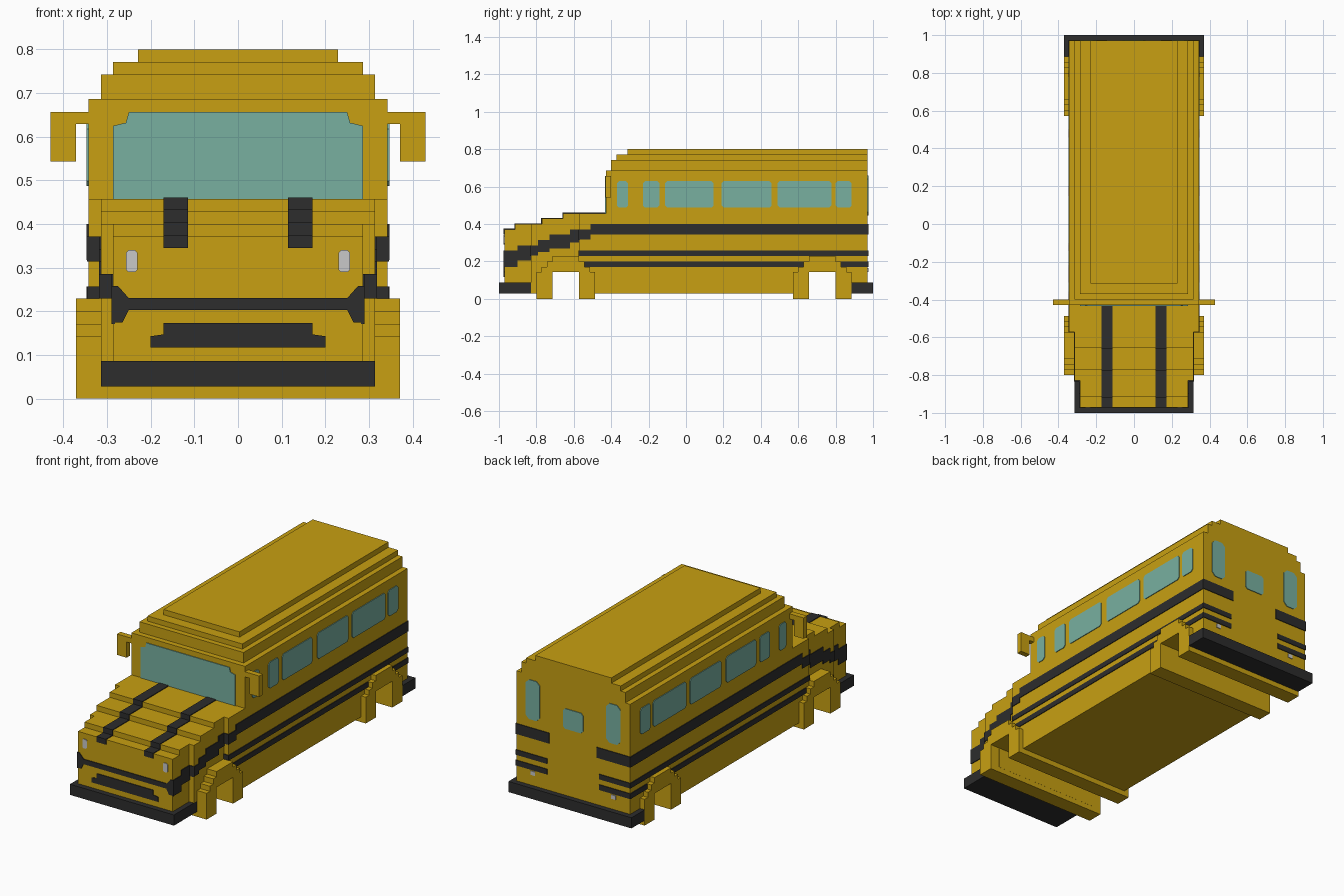
import bpy, bmesh


def material(name, rgb):
    m = bpy.data.materials.new(name)
    m.diffuse_color = (*rgb, 1)
    return m


YELLOW = material("bus yellow", (0.578, 0.352, 0.006))
BLACK = material("black trim", (0.026, 0.026, 0.026))
GLASS = material("teal glass", (0.188, 0.434, 0.352))
WHITE = material("lamp white", (0.58, 0.58, 0.58))
T = 0.004  # plate thickness


def build(name, prisms, mat, mirror=False):
    """Each prism is (axis, outline, a, b): an outline extruded from a to b.
    Axis x takes (y, z) points, axis y takes (x, z), axis z takes (x, y)."""
    bm = bmesh.new()
    for axis, outline, a, b in prisms:
        for s in ((1, -1) if mirror else (1,)):
            def place(p, d):
                v = {"x": (d, p[0], p[1]), "y": (p[0], d, p[1]), "z": (p[0], p[1], d)}[axis]
                return (v[0] * s, v[1], v[2])
            lo = [bm.verts.new(place(p, a)) for p in outline]
            hi = [bm.verts.new(place(p, b)) for p in outline]
            bm.faces.new(lo)
            bm.faces.new(hi)
            for i in range(len(lo)):
                j = (i + 1) % len(lo)
                bm.faces.new((lo[i], lo[j], hi[j], hi[i]))
    bmesh.ops.recalc_face_normals(bm, faces=bm.faces)
    me = bpy.data.meshes.new(name)
    bm.to_mesh(me)
    bm.free()
    me.materials.append(mat)
    ob = bpy.data.objects.new(name, me)
    bpy.context.collection.objects.link(ob)
    return ob


def rect(u0, u1, v0, v1, c=0):
    """Rectangle, with corners cut by c."""
    if not c:
        return [(u0, v0), (u1, v0), (u1, v1), (u0, v1)]
    return [(u0 + c, v0), (u1 - c, v0), (u1, v0 + c), (u1, v1 - c),
            (u1 - c, v1), (u0 + c, v1), (u0, v1 - c), (u0, v0 + c)]


def side(x, y0, y1, z0, z1, c=0):
    return ("x", rect(y0, y1, z0, z1, c), x - T, x + T)


def front(y, x0, x1, z0, z1, c=0):
    return ("y", rect(x0, x1, z0, z1, c), y - T, y + T)


# Body: cabin, hood and nose, with open wheel wells
build("cabin", [("x", [(-.571, .029), (-.571, .457), (-.429, .457), (-.429, .686), (.971, .686),
                       (.971, .029), (.80, .029), (.80, .143), (.657, .143), (.657, .029)],
                 -.343, .343)], YELLOW)
build("hood", [("x", [(-.829, .029), (-.829, .40), (-.771, .40), (-.771, .429), (-.657, .429),
                      (-.657, .457), (-.571, .457), (-.571, .143), (-.714, .143), (-.714, .029)],
                -.314, .314)], YELLOW)
build("nose", [("x", [(-.971, .029), (-.971, .371), (-.914, .371), (-.914, .40),
                      (-.829, .40), (-.829, .029)], -.286, .286)], YELLOW)

# Stepped roof
for i, (w, y0, z0, z1) in enumerate([(.314, -.40, .686, .743), (.286, -.371, .743, .771),
                                     (.229, -.314, .771, .80)]):
    build(f"roof_step_{i + 1}", [("x", rect(y0, .971, z0, z1), -w, w)], YELLOW)

# Stepped fenders over the wheel openings
half = [(.157, 0), (.157, .143), (.129, .143), (.129, .171), (.10, .171), (.10, .20),
        (.0715, .20), (.0715, .229)]
for name, yc in (("front_fender", -.643), ("rear_fender", .729)):
    outline = [(yc - h, z) for h, z in half] + [(yc + h, z) for h, z in reversed(half)]
    outline += [(yc + .0715, 0), (yc + .0715, .143), (yc - .0715, .143), (yc - .0715, 0)]
    build(name, [("x", outline, -.371, .371)], YELLOW)

# Bumpers
build("front_bumper", [("z", rect(-.314, .314, -1, -.80), .028, .086)], BLACK)
build("rear_bumper", [("z", rect(-.371, .371, .886, 1), .028, .086)], BLACK)

# Mirrors
build("mirrors", [("y", [(.343, .629), (.343, .657), (.429, .657), (.429, .543),
                         (.371, .543), (.371, .629)], -.43, -.40)], YELLOW, True)

# Windows
build("windshield", [("y", [(-.286, .457), (.286, .457), (.286, .625), (.257, .632),
                            (.25, .657), (-.25, .657), (-.257, .632), (-.286, .625)],
                      -.429 - T, -.429 + T)], GLASS)
spans = [(-.37, -.31), (-.23, -.143), (-.112, .148), (.19, .458), (.49, .777), (.80, .886)]
build("side_windows", [side(.343, a, b, .487, .63, .012) for a, b in spans], GLASS, True)
build("rear_side_windows", [front(.971, .20, .286, .445, .66, .02)], GLASS, True)
build("rear_middle_window", [front(.971, -.06, .06, .45, .56, .012)], GLASS)

# Upper stripe, climbing from the nose in steps, and the corners it wraps
steps = [(.286, -.972, -.90, .171, .257), (.286, -.90, -.829, .205, .286),
         (.314, -.831, -.79, .232, .286), (.314, -.79, -.73, .25, .314),
         (.314, -.73, -.62, .27, .343), (.314, -.62, -.571, .30, .371),
         (.343, -.573, -.51, .317, .371), (.343, -.51, .972, .343, .40)]
wraps = [front(-.829, .286, .317, .229, .286), front(-.571, .314, .346, .314, .371),
         front(.971, .143, .346, .343, .40)]
build("upper_stripe", [side(*s) for s in steps] + wraps, BLACK, True)

# Two thin lower stripes
build("lower_stripes",
      [side(.343, -.571, .972, .229, .257), side(.343, -.543, .972, .171, .20),
       front(-.571, .314, .346, .229, .257),
       front(.971, .157, .346, .229, .257), front(.971, .157, .346, .171, .20)], BLACK, True)

# Nose band with flared ends
build("nose_band", [("y", [(0, .203), (.25, .203), (.265, .174), (.289, .174), (.289, .258),
                           (.275, .258), (.25, .23), (0, .23)], -.971 - T, -.971 + T)],
      BLACK, True)

# Grille
build("grille", [("y", [(-.20, .117), (.20, .117), (.20, .143), (.171, .147), (.171, .173),
                        (-.171, .173), (-.171, .147), (-.20, .143)], -.971 - T, -.971 + T)], BLACK)

# Hood stripes: a thin skin following the stepped hood and its front
top = [(-.971, .345), (-.971, .371), (-.914, .371), (-.914, .40), (-.771, .40), (-.771, .429),
       (-.657, .429), (-.657, .457), (-.429, .457)]
skin = [(y - T, z + (T if i else 0)) for i, (y, z) in enumerate(top)]
build("hood_stripes", [("x", skin + [(-.433, .45), (-.65, .42), (-.765, .39), (-.905, .36),
                                     (-.96, .345)], .115, .171)], BLACK, True)

# Lamps
build("headlights", [front(-.971, .23, .257, .29, .34, .006)], WHITE, True)
build("tail_lamps", [front(.971, .23, .257, .143, .165)], WHITE, True)
